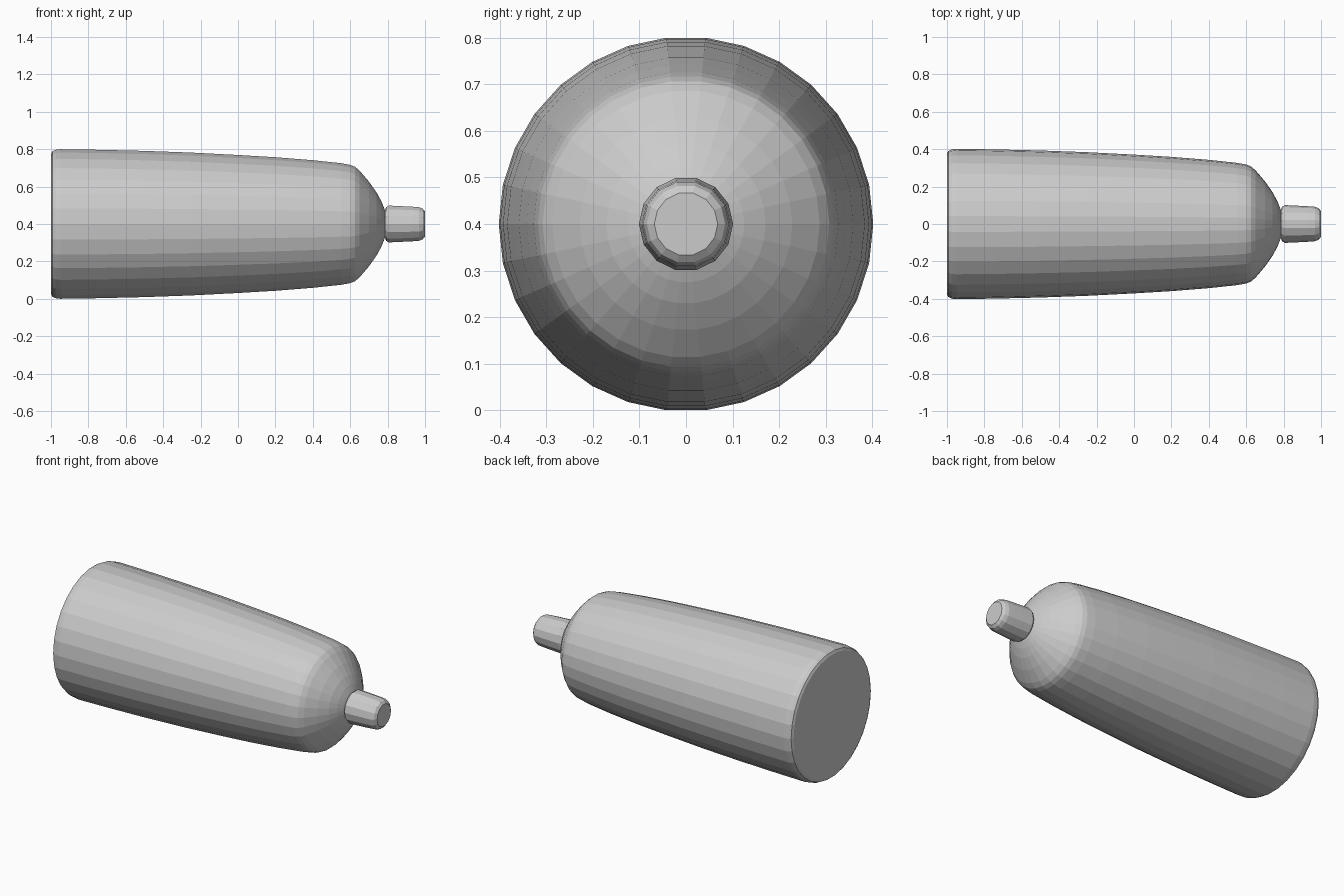
import bpy, bmesh, math

if "Cube" in bpy.data.objects:
    bpy.data.objects.remove(bpy.data.objects["Cube"])

AXIS_Z = 0.4


def lathe(name, profile, sides):
    """Closed solid turned around a lengthwise x axis from (x, radius) points."""
    bm = bmesh.new()
    rings = []
    for x, r in profile:
        ring = []
        for i in range(sides):
            a = math.pi / 2 + (i + 0.5) * 2 * math.pi / sides
            ring.append(bm.verts.new((x, r * math.cos(a), AXIS_Z + r * math.sin(a))))
        rings.append(ring)
    for a, b in zip(rings, rings[1:]):
        for i in range(sides):
            j = (i + 1) % sides
            bm.faces.new((a[i], a[j], b[j], b[i]))
    bm.faces.new(rings[0])
    bm.faces.new(rings[-1])
    bmesh.ops.recalc_face_normals(bm, faces=bm.faces)
    mesh = bpy.data.meshes.new(name)
    bm.to_mesh(mesh)
    bm.free()
    obj = bpy.data.objects.new(name, mesh)
    bpy.context.collection.objects.link(obj)
    return obj


# Tapered bottle body with rounded shoulder, lying on its side
lathe("bottle_body", [
    (-1.0, 0.375), (-0.993, 0.39), (-0.975, 0.399), (-0.95, 0.402), (-0.75, 0.399),
    (-0.5, 0.393), (-0.25, 0.384), (0.0, 0.371), (0.2, 0.359), (0.4, 0.343),
    (0.55, 0.327), (0.60, 0.318), (0.625, 0.308), (0.65, 0.287), (0.70, 0.228),
    (0.74, 0.171), (0.765, 0.125), (0.778, 0.094), (0.785, 0.075),
], 30)

# Short neck between the shoulder and the cap
lathe("neck", [(0.775, 0.072), (0.80, 0.072)], 14)

# Small tapered cap with bevelled ends
lathe("cap", [
    (0.787, 0.08), (0.792, 0.092), (0.806, 0.101), (0.87, 0.098),
    (0.93, 0.095), (0.968, 0.092), (0.988, 0.084), (1.0, 0.068),
], 14)
